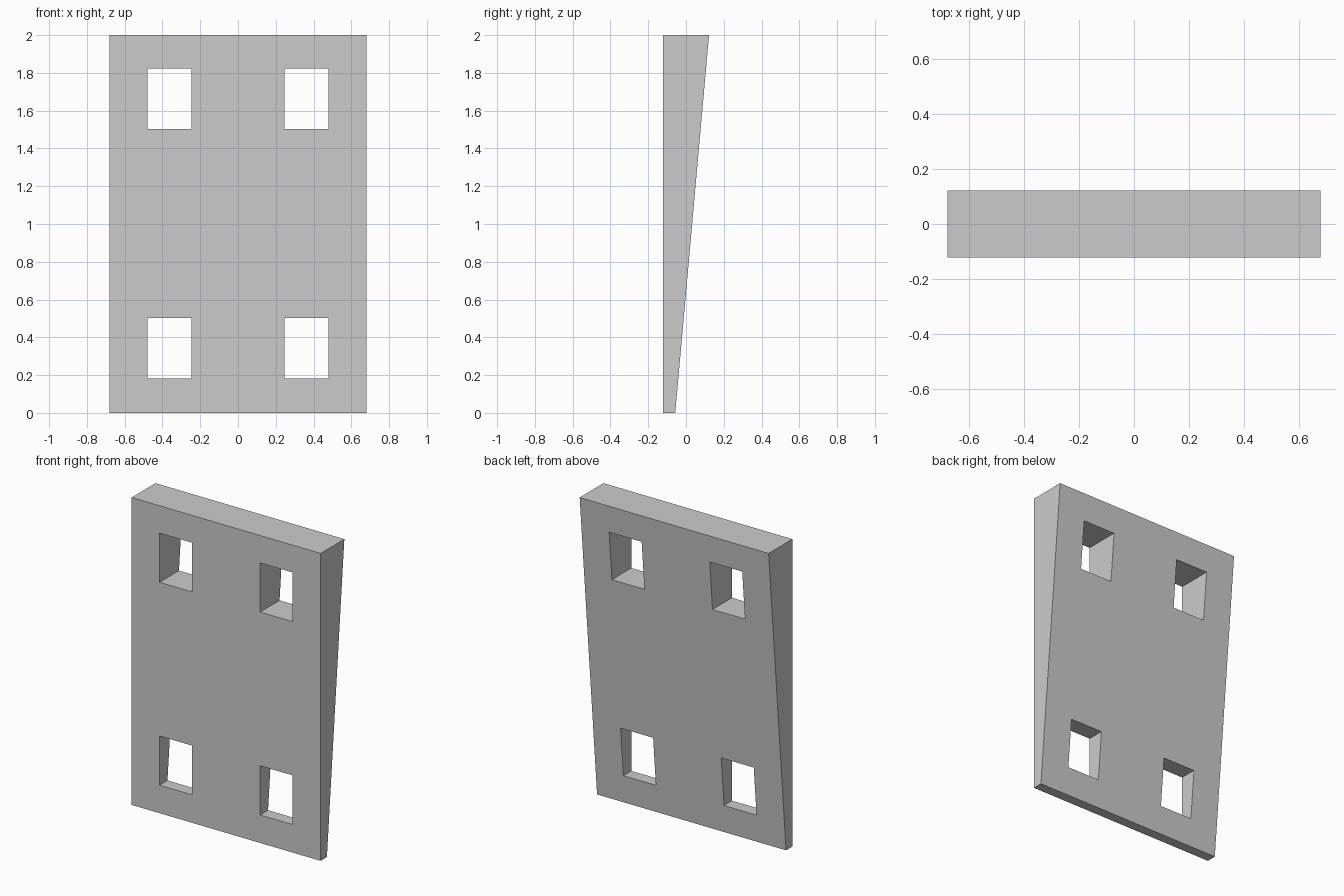
import bpy
import bmesh

# Remove the default cube
cube = bpy.data.objects.get("Cube")
if cube:
    bpy.data.objects.remove(cube, do_unlink=True)

# Plain grey material
grey = bpy.data.materials.new("light_grey")
grey.use_nodes = True
colour = (0.6, 0.6, 0.6, 1)
grey.diffuse_color = colour
grey.node_tree.nodes["Principled BSDF"].inputs["Base Color"].default_value = colour

HALF_WIDTH = 0.68
FRONT, BACK_BOTTOM, BACK_TOP, HEIGHT = -0.122, -0.057, 0.122, 2.0


def add_object(name, bm):
    bmesh.ops.recalc_face_normals(bm, faces=bm.faces)
    mesh = bpy.data.meshes.new(name)
    bm.to_mesh(mesh)
    bm.free()
    mesh.materials.append(grey)
    obj = bpy.data.objects.new(name, mesh)
    bpy.context.scene.collection.objects.link(obj)
    return obj


# Wedge plate: side profile extruded across the width
bm = bmesh.new()
profile = [(FRONT, 0), (BACK_BOTTOM, 0), (BACK_TOP, HEIGHT), (FRONT, HEIGHT)]
side = bm.faces.new([bm.verts.new((-HALF_WIDTH, y, z)) for y, z in profile])
grown = bmesh.ops.extrude_face_region(bm, geom=[side])["geom"]
bmesh.ops.translate(bm, vec=(2 * HALF_WIDTH, 0, 0),
                    verts=[v for v in grown if isinstance(v, bmesh.types.BMVert)])
plate = add_object("wedge_plate", bm)

# Four rectangular through holes, mirrored about the centre
bm = bmesh.new()
for x in (-0.362, 0.362):
    for z in (0.342, 1.662):
        block = bmesh.ops.create_cube(bm, size=1)["verts"]
        bmesh.ops.scale(bm, vec=(0.234, 1, 0.32), verts=block)
        bmesh.ops.translate(bm, vec=(x, 0, z), verts=block)
cutter = add_object("hole_cutter", bm)
cutter.hide_render = True

# Cut the holes, then discard the cutter
cut = plate.modifiers.new("holes", "BOOLEAN")
cut.operation = "DIFFERENCE"
cut.solver = "EXACT"
cut.object = cutter
bpy.context.view_layer.objects.active = plate
bpy.ops.object.modifier_apply(modifier=cut.name)
bpy.data.objects.remove(cutter, do_unlink=True)
